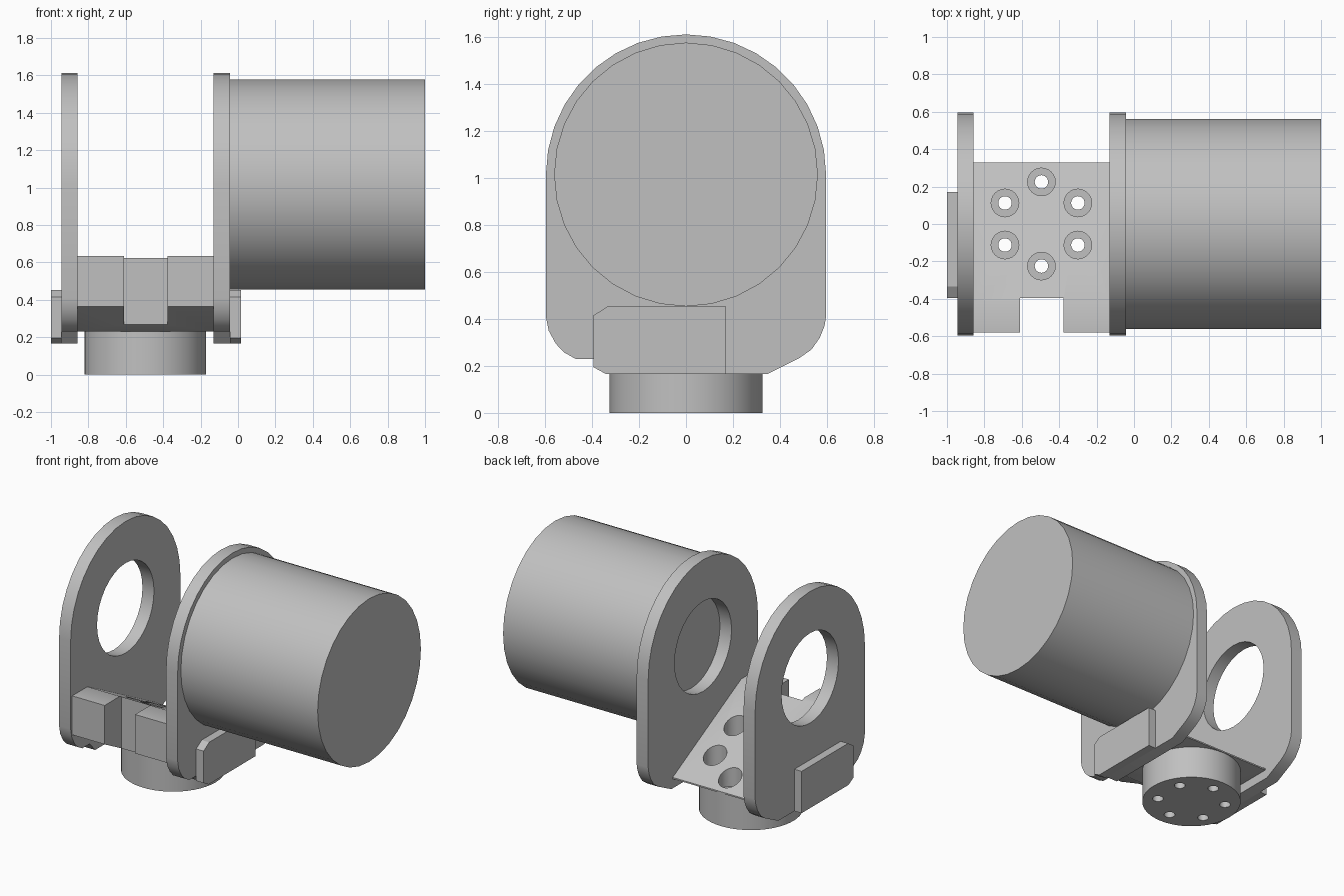
import bpy, bmesh, math
from mathutils import Matrix

if "Cube" in bpy.data.objects:
    bpy.data.objects.remove(bpy.data.objects["Cube"])

grey = bpy.data.materials.new("light_grey")
grey.use_nodes = True
colour = (0.53, 0.53, 0.53, 1)
grey.diffuse_color = colour
grey.node_tree.nodes["Principled BSDF"].inputs["Base Color"].default_value = colour

AXIS_Z = 1.016      # height of the tilt axis
BASE_X = -0.495     # centre of the mounting base


def finish(name, bm):
    bmesh.ops.recalc_face_normals(bm, faces=bm.faces)
    mesh = bpy.data.meshes.new(name)
    bm.to_mesh(mesh)
    bm.free()
    mesh.materials.append(grey)
    obj = bpy.data.objects.new(name, mesh)
    bpy.context.collection.objects.link(obj)
    return obj


def prism(name, outline, x0, x1):
    """Extrude a (y, z) outline along x."""
    bm = bmesh.new()
    face = bm.faces.new([bm.verts.new((x0, y, z)) for y, z in outline])
    ext = bmesh.ops.extrude_face_region(bm, geom=[face])
    verts = [v for v in ext["geom"] if isinstance(v, bmesh.types.BMVert)]
    bmesh.ops.translate(bm, verts=verts, vec=(x1 - x0, 0, 0))
    return finish(name, bm)


def cylinder(name, radius, length, centre, along_x=False, sides=32):
    bm = bmesh.new()
    matrix = Matrix.Translation(centre)
    if along_x:
        matrix = matrix @ Matrix.Rotation(math.pi / 2, 4, "Y")
    bmesh.ops.create_cone(bm, cap_ends=True, segments=sides, radius1=radius,
                          radius2=radius, depth=length, matrix=matrix)
    return finish(name, bm)


def select(obj):
    bpy.ops.object.select_all(action="DESELECT")
    obj.select_set(True)
    bpy.context.view_layer.objects.active = obj


def cut(obj, cutter):
    """Subtract the cutter, leaving it in place for reuse."""
    mod = obj.modifiers.new("cut", "BOOLEAN")
    mod.operation = "DIFFERENCE"
    mod.solver = "EXACT"
    mod.object = cutter
    select(obj)
    bpy.ops.object.modifier_apply(modifier=mod.name)


def discard(cutter):
    bpy.data.objects.remove(cutter)


# Side plates: rounded top, tapered foot, round bearing opening
arc = [math.pi * i / 18 for i in range(19)]
plate_outline = [(0.597 * math.cos(a), AXIS_Z + 0.597 * math.sin(a)) for a in arc]
plate_outline += [(-0.597, 0.41), (-0.585, 0.35), (-0.555, 0.295), (-0.52, 0.258),
                  (-0.47, 0.23), (-0.39, 0.23), (-0.33, 0.165), (0.345, 0.165),
                  (0.485, 0.235), (0.535, 0.27), (0.57, 0.32), (0.59, 0.37), (0.597, 0.41)]
plates = [prism("right_side_plate", plate_outline, -0.945, -0.857),
          prism("left_side_plate", plate_outline, -0.13, -0.042)]
opening = cylinder("opening_cutter", 0.31, 3, (0, 0, AXIS_Z), True)
for plate in plates:
    cut(plate, opening)
discard(opening)

# Outer pads with chamfered front corners
pad_outline = [(-0.34, 0.165), (0.17, 0.165), (0.17, 0.453), (-0.335, 0.453),
               (-0.395, 0.415), (-0.395, 0.195)]
prism("right_pad", pad_outline, -1.0, -0.945)
prism("left_pad", pad_outline, -0.042, 0.015)

# Large drum on the tilt axis
drum = cylinder("drum", 0.562, 1.042, (0.479, 0, AXIS_Z), True)

# Sloped bridge between the plates, notched at the front
bridge = prism("sloped_bridge", [(-0.58, 0.365), (-0.325, 0.23), (0.33, 0.23), (0.33, 0.24),
                                 (-0.415, 0.633), (-0.58, 0.633)], -0.857, -0.13)
notch = prism("notch_cutter", [(-1, 0), (-0.395, 0), (-0.395, 1), (-1, 1)], -0.61, -0.378)
cut(bridge, notch)
discard(notch)

# Round mounting base
base = cylinder("mounting_base", 0.325, 0.23, (BASE_X, 0, 0.115), sides=48)

# Ring of six counterbored bolt holes through bridge and base
for i in range(6):
    a = math.radians(30 + 60 * i)
    x, y = BASE_X + 0.225 * math.cos(a), 0.225 * math.sin(a)
    for radius, bottom in ((0.074, 0.2), (0.036, -0.1)):
        drill = cylinder("drill_cutter", radius, 1, (x, y, bottom + 0.5), sides=24)
        cut(bridge, drill)
        cut(base, drill)
        discard(drill)

# Smooth the round parts, keeping sharp edges
for obj in plates + [drum, bridge, base]:
    select(obj)
    bpy.ops.object.shade_smooth_by_angle(angle=math.radians(30))
